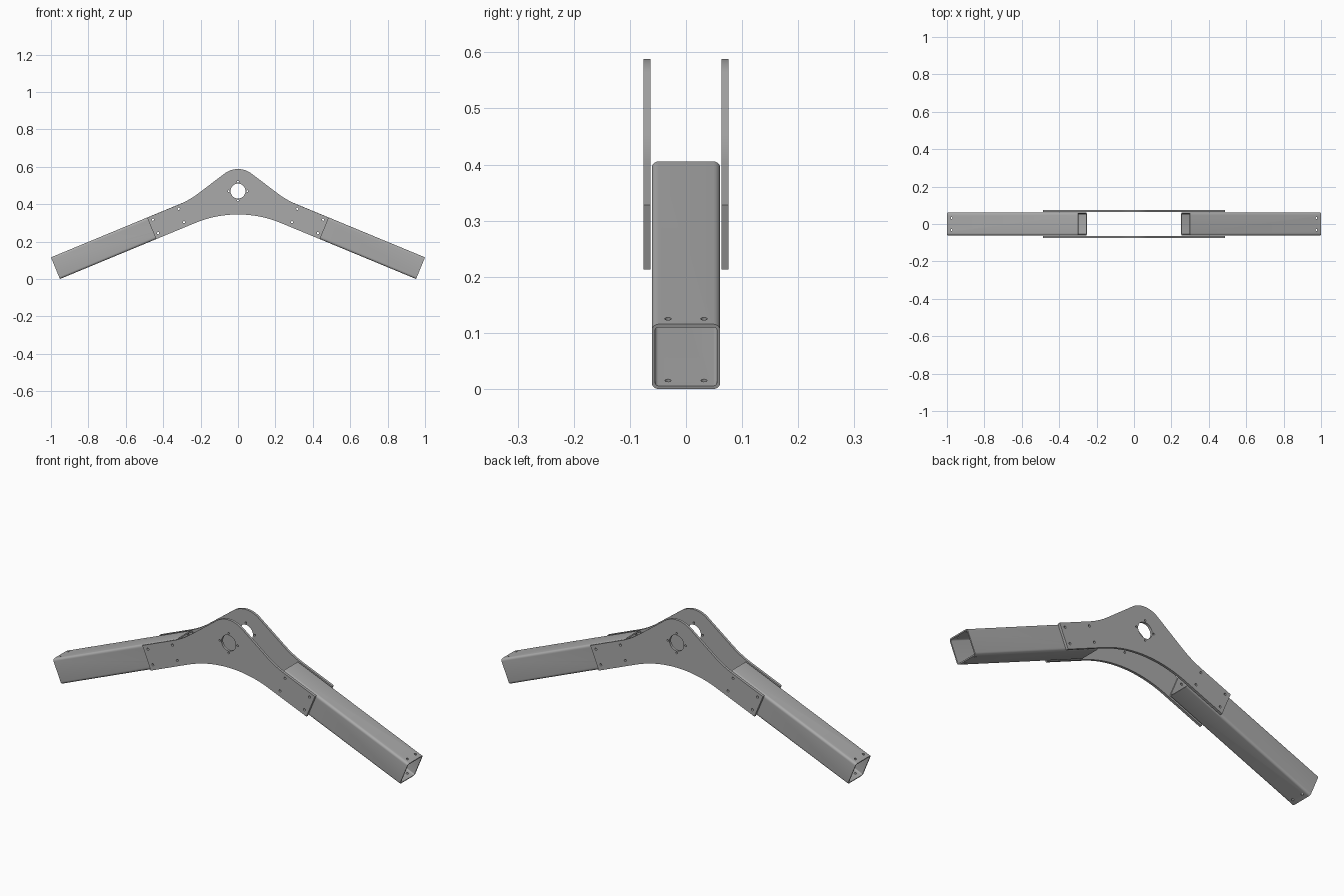
import bpy
import bmesh
from math import sin, cos, pi, radians
from mathutils import Matrix, Vector

if "Cube" in bpy.data.objects:
    bpy.data.objects.remove(bpy.data.objects["Cube"])

metal = bpy.data.materials.new("grey metal")
metal.use_nodes = True
grey = (0.40, 0.40, 0.40, 1)
metal.diffuse_color = grey
metal.node_tree.nodes["Principled BSDF"].inputs["Base Color"].default_value = grey

TILT = radians(22.5)
S, C = sin(TILT), cos(TILT)
HEIGHT, WIDTH, WALL, LENGTH = 0.125, 0.122, 0.006, 0.758
BOLTS = [(0.455, 0.317), (0.427, 0.245), (0.317, 0.375), (0.289, 0.304)]


def arc(cx, cy, r, a0, a1, n):
    return [(cx + r * cos(a0 + (a1 - a0) * i / n), cy + r * sin(a0 + (a1 - a0) * i / n))
            for i in range(n + 1)]


def circle(cx, cy, r, n):
    return arc(cx, cy, r, 0, 2 * pi, n)[:-1]


def rounded_rect(w, h, r):
    pts = []
    for k, (sx, sy) in enumerate([(1, 1), (-1, 1), (-1, -1), (1, -1)]):
        pts += arc(sx * (w / 2 - r), sy * (h / 2 - r), r, k * pi / 2, (k + 1) * pi / 2, 5)
    return pts


def extrude_outline(name, loops, half_depth, matrix):
    """Fill closed outlines (inner loops become holes), extrude and place."""
    curve = bpy.data.curves.new(name + " outline", "CURVE")
    curve.dimensions = "2D"
    curve.fill_mode = "BOTH"
    curve.extrude = half_depth
    for loop in loops:
        spline = curve.splines.new("POLY")
        spline.points.add(len(loop) - 1)
        for point, (x, y) in zip(spline.points, loop):
            point.co = (x, y, 0, 1)
        spline.use_cyclic_u = True
    temp = bpy.data.objects.new(name + " outline", curve)
    mesh = bpy.data.meshes.new_from_object(temp)
    bpy.data.objects.remove(temp)
    bm = bmesh.new()
    bm.from_mesh(mesh)
    bmesh.ops.remove_doubles(bm, verts=bm.verts, dist=0.00001)
    bmesh.ops.recalc_face_normals(bm, faces=bm.faces)
    bm.to_mesh(mesh)
    bm.free()
    mesh.transform(matrix)
    mesh.materials.clear()
    mesh.materials.append(metal)
    obj = bpy.data.objects.new(name, mesh)
    bpy.context.collection.objects.link(obj)
    return obj


def drill(obj, holes):
    """Cut round holes, each given by a centre and a direction."""
    bm = bmesh.new()
    for centre, direction in holes:
        turn = direction.to_track_quat("Z", "Y").to_matrix().to_4x4()
        bmesh.ops.create_cone(bm, cap_ends=True, segments=12, radius1=0.006, radius2=0.006,
                              depth=0.3, matrix=Matrix.Translation(centre) @ turn)
    mesh = bpy.data.meshes.new("drill")
    bm.to_mesh(mesh)
    bm.free()
    cutter = bpy.data.objects.new("drill", mesh)
    cutter.hide_render = True
    bpy.context.collection.objects.link(cutter)
    mod = obj.modifiers.new("holes", "BOOLEAN")
    mod.operation = "DIFFERENCE"
    mod.solver = "EXACT"
    mod.object = cutter
    graph = bpy.context.evaluated_depsgraph_get()
    result = bpy.data.meshes.new_from_object(obj.evaluated_get(graph))
    obj.modifiers.clear()
    obj.data = result
    bpy.data.objects.remove(cutter)


def smooth(obj):
    bpy.ops.object.select_all(action="DESELECT")
    obj.select_set(True)
    bpy.context.view_layer.objects.active = obj
    bpy.ops.object.shade_smooth_by_angle(angle=radians(28))


# Gusset plate outline: left-hand half, bottom centre round to the crown
half = arc(0, 0.345 - 0.597, 0.597, pi / 2, pi / 2 - TILT, 14)
half += [(0.438, 0.213), (0.486, 0.328)]
a, b, c = Vector((0.315, 0.3985)), Vector((0.261, 0.421)), Vector((0.215, 0.4555))
for i in range(9):
    t = i / 8
    half.append(tuple(a * (1 - t) ** 2 + b * 2 * t * (1 - t) + c * t * t))
half += arc(0, 0.47, 0.118, radians(53), pi / 2, 10)
outline = half + [(-x, z) for x, z in reversed(half[1:-1])]

# Centre bore, its four screw holes and the bolt holes
loops = [outline, circle(0, 0.47, 0.04, 32)]
loops += [circle(x, z, 0.005, 12) for x, z in
          [(0.05, 0.47), (-0.05, 0.47), (0, 0.52), (0, 0.42)]]
loops += [circle(s * x, z, 0.006, 12) for s in (1, -1) for x, z in BOLTS]

for name, y in (("front_plate", -0.0693), ("back_plate", 0.0693)):
    place = Matrix.Translation((0, y, 0)) @ Matrix.Rotation(pi / 2, 4, "X")
    smooth(extrude_outline(name, loops, 0.0063, place))

# Hollow square tubes sloping down from the plates
section = [rounded_rect(WIDTH, HEIGHT, 0.012),
           rounded_rect(WIDTH - 2 * WALL, HEIGHT - 2 * WALL, 0.006)]
for name, side in (("left_tube", 1), ("right_tube", -1)):
    up = Vector((side * S, 0, C))
    along = Vector((side * C, 0, -S))
    end = Vector((side, 0, HEIGHT * C)) - up * HEIGHT / 2
    place = Matrix(((0, up.x, C, 0), (1, 0, 0, 0), (0, up.z, -side * S, 0), (0, 0, 0, 1)))
    place = Matrix.Translation(end - along * LENGTH / 2) @ place
    tube = extrude_outline(name, section, LENGTH / 2, place)
    holes = [(Vector((side * x, 0, z)), Vector((0, 1, 0))) for x, z in BOLTS]
    holes += [(end - along * 0.025 + Vector((0, y, 0)), up) for y in (-0.032, 0.032)]
    drill(tube, holes)
    smooth(tube)
